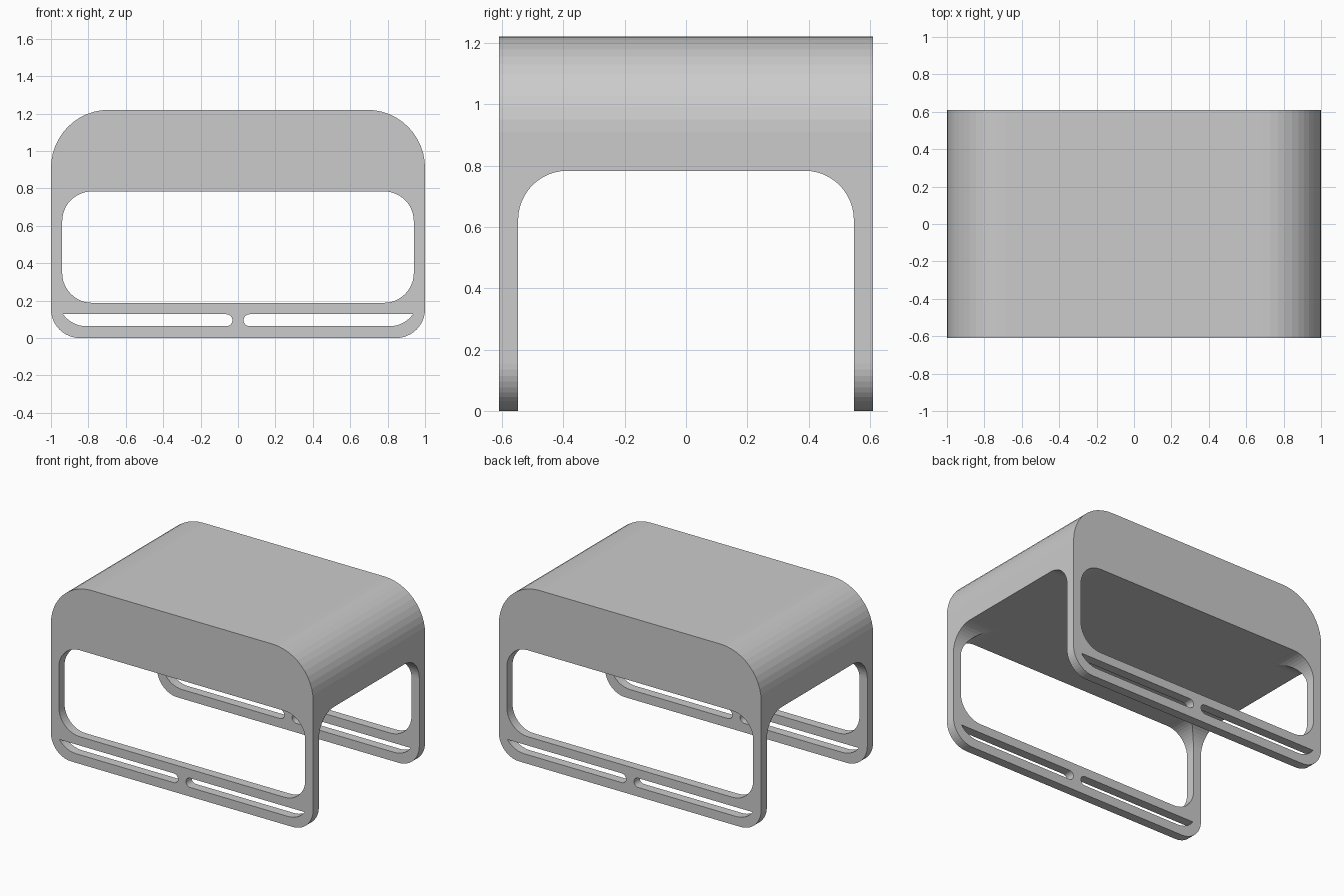
import bpy, bmesh, math

if "Cube" in bpy.data.objects:
    bpy.data.objects.remove(bpy.data.objects["Cube"])

SEG = 12  # segments per rounded corner


def arc(cx, cz, r, a0, a1, n=SEG):
    return [(cx + r * math.cos(math.radians(a0 + (a1 - a0) * i / n)),
             cz + r * math.sin(math.radians(a0 + (a1 - a0) * i / n))) for i in range(n + 1)]


def rounded(w, z0, z1, r_low, r_top):
    """Outline with half width w and separate bottom and top corner radii."""
    pts = [(-w, z0), (w, z0)]
    if r_low:
        pts = (arc(-w + r_low, z0 + r_low, r_low, 180, 270)
               + arc(w - r_low, z0 + r_low, r_low, 270, 360))
    return (pts + arc(w - r_top, z1 - r_top, r_top, 0, 90)
            + arc(-w + r_top, z1 - r_top, r_top, 90, 180))


def prism(name, outline, depth, along="Y"):
    """Extrude an outline symmetrically along the X or Y axis."""
    bm = bmesh.new()
    place = (lambda u, z, d: (u, d, z)) if along == "Y" else (lambda u, z, d: (d, u, z))
    face = bm.faces.new([bm.verts.new(place(u, z, -depth)) for u, z in outline])
    ext = bmesh.ops.extrude_face_region(bm, geom=[face])
    verts = [g for g in ext["geom"] if isinstance(g, bmesh.types.BMVert)]
    move = (0, 2 * depth, 0) if along == "Y" else (2 * depth, 0, 0)
    bmesh.ops.translate(bm, verts=verts, vec=move)
    bmesh.ops.recalc_face_normals(bm, faces=bm.faces)
    mesh = bpy.data.meshes.new(name)
    bm.to_mesh(mesh)
    bm.free()
    obj = bpy.data.objects.new(name, mesh)
    bpy.context.collection.objects.link(obj)
    return obj


def cut(target, cutter):
    cutter.hide_render = True
    mod = target.modifiers.new(cutter.name, "BOOLEAN")
    mod.operation, mod.solver, mod.object = "DIFFERENCE", "EXACT", cutter
    bpy.context.view_layer.objects.active = target
    bpy.ops.object.modifier_apply(modifier=mod.name)
    bpy.data.objects.remove(cutter)


# Solid stand with large top and small bottom corners
stand = prism("stand_body", rounded(1.0, 0.0, 1.22, 0.155, 0.31), 0.61)

# Arch opening from side to side, leaving the front and back frames
cut(stand, prism("side_arch_cutter", rounded(0.547, -0.2, 0.783, 0, 0.16), 1.2, "X"))

# Window through both frames
cut(stand, prism("window_cutter", rounded(0.94, 0.188, 0.784, 0.16, 0.16), 0.9))

# Paired rail slots: round inner end, curved pointed outer end
z0, z1, r = 0.063, 0.127, 0.155
sweep = math.degrees(math.acos((z0 + r - z1) / r))
slot = (arc(0.062, (z0 + z1) / 2, (z1 - z0) / 2, 90, 270)
        + arc(0.81, z0 + r, r, 270, 270 + sweep, 8))
for side, sign in (("left", -1), ("right", 1)):
    cut(stand, prism(side + "_slot_cutter", [(sign * x, z) for x, z in slot], 0.9))
